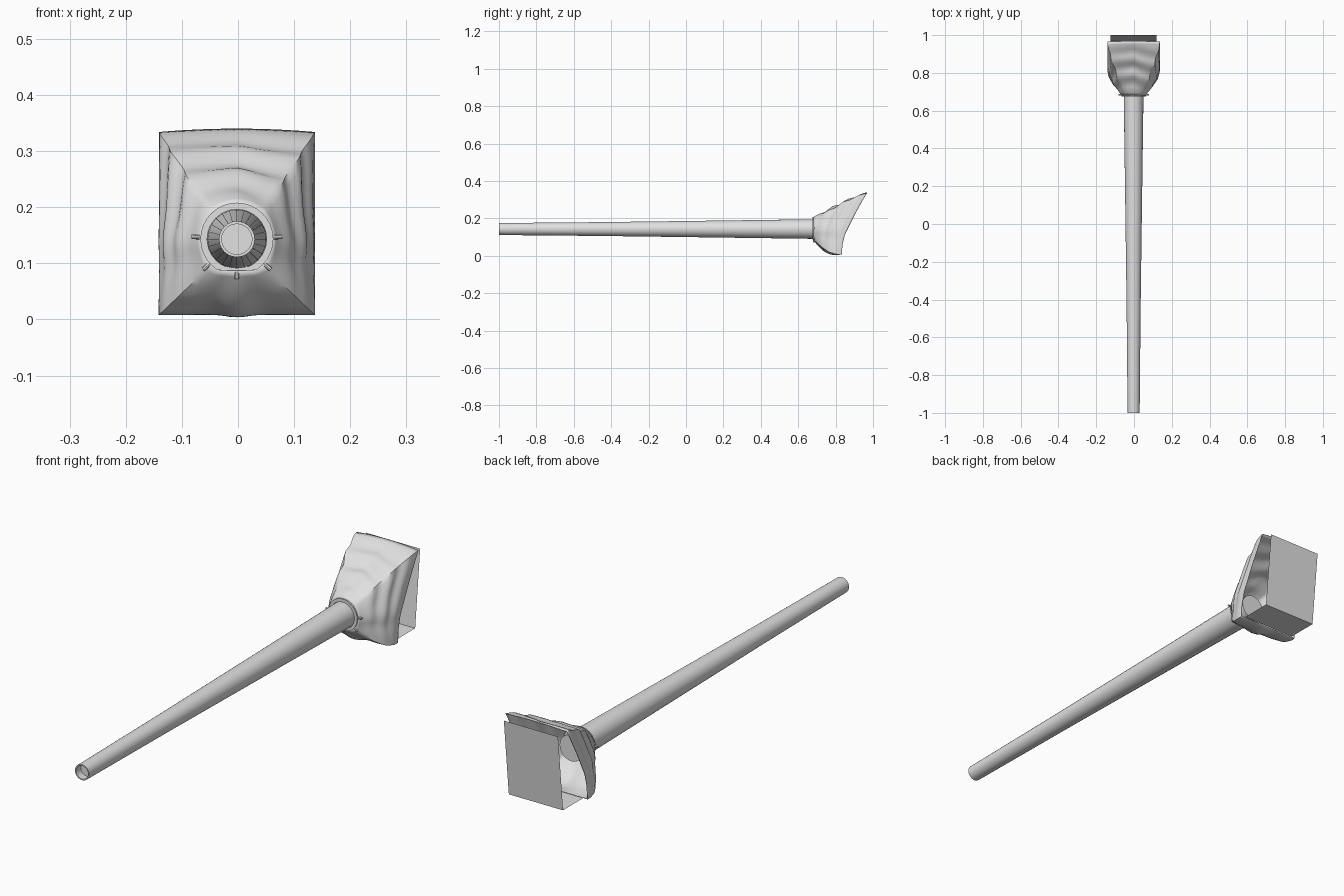
import bpy, bmesh, math
from mathutils import Vector, Matrix

if "Cube" in bpy.data.objects:
    bpy.data.objects.remove(bpy.data.objects["Cube"])

CX, CZ = -0.002, 0.143          # barrel axis
grey = bpy.data.materials.new("light_grey")
grey.diffuse_color = (0.75, 0.75, 0.75, 1)
grey.use_nodes = True
grey.node_tree.nodes["Principled BSDF"].inputs["Base Color"].default_value = grey.diffuse_color


def make(name, bm, angle=40, smooth=True, fix=True):
    if fix:
        bmesh.ops.recalc_face_normals(bm, faces=bm.faces)
    mesh = bpy.data.meshes.new(name)
    bm.to_mesh(mesh)
    bm.free()
    ob = bpy.data.objects.new(name, mesh)
    bpy.context.collection.objects.link(ob)
    mesh.materials.append(grey)
    if smooth:
        bpy.ops.object.select_all(action='DESELECT')
        ob.select_set(True)
        bpy.context.view_layer.objects.active = ob
        bpy.ops.object.shade_smooth_by_angle(angle=math.radians(angle))
    return ob


def loft(bm, rings, close=False):
    """Bridge closed rings of points; close joins the last ring to the first."""
    rows = [[bm.verts.new(p) for p in r] for r in rings]
    pairs = list(zip(rows, rows[1:])) + ([(rows[-1], rows[0])] if close else [])
    for a, b in pairs:
        n = len(a)
        for i in range(n):
            bm.faces.new((a[i], a[(i + 1) % n], b[(i + 1) % n], b[i]))
    return rows


def circle(r, y, n, flat=None):
    pts = []
    for i in range(n):
        a = 2 * math.pi * i / n
        z = CZ + r * math.sin(a)
        if flat is not None:
            z = max(z, flat)
        pts.append(Vector((CX + r * math.cos(a), y, z)))
    return pts


# Tapered barrel with a recessed bore
bm = bmesh.new()
profile = [(0.027, -0.97), (0.027, -1.0), (0.032, -1.0), (0.037, -0.45),
           (0.044, 0.08), (0.052, 0.66), (0.053, 0.74)]
rows = loft(bm, [circle(r, y, 24) for r, y in profile])
bm.faces.new(rows[0])
bm.faces.new(rows[-1])
make("barrel", bm)

# Neck collar with a flattened underside
bm = bmesh.new()
loft(bm, [circle(0.053, 0.70, 32, 0.094), circle(0.053, 0.676, 32, 0.094),
          circle(0.065, 0.676, 32, 0.087), circle(0.065, 0.70, 32, 0.087)], close=True)
make("neck_collar", bm, 35)

# Small clamp pins around the collar
bm = bmesh.new()
for deg in (3, 177, 222, 270, 318):
    a = math.radians(deg)
    d = Vector((math.cos(a), 0, math.sin(a)))
    r = 0.06 if deg == 270 else 0.07
    rot = d.to_track_quat('Z', 'Y').to_matrix().to_4x4()
    pos = Matrix.Translation(Vector((CX, 0.684, CZ)) + d * r)
    bmesh.ops.create_cone(bm, cap_ends=True, segments=8, radius1=0.004,
                          radius2=0.004, depth=0.022, matrix=pos @ rot)
make("collar_pins", bm)


def rear_y(z):
    """Curved, sloping rear edge of the cover."""
    pts = [(0.0, 0.834), (0.06, 0.836), (0.115, 0.85), (0.22, 0.902), (0.34, 0.968)]
    for (z0, y0), (z1, y1) in zip(pts, pts[1:]):
        if z <= z1:
            return y0 + (y1 - y0) * (z - z0) / (z1 - z0)
    return pts[-1][1]


# Wrinkled cloth cover: round neck flaring to a rectangular rear edge
N, STEPS = 64, 20
rings = []
for k in range(STEPS + 1):
    t = k / STEPS
    ring = []
    for i in range(N):
        a = 2 * math.pi * i / N
        c, s = math.cos(a), math.sin(a)
        m = max(abs(c), abs(s))
        u, v = c / m, s / m
        end_x = CX + 0.139 * u
        end_z = CZ + v * (0.197 - 0.006 * u * u if v > 0 else 0.135)
        y_end = rear_y(end_z)
        start = Vector((CX + 0.064 * c, 0.68, max(CZ + 0.064 * s, 0.086)))
        f = 1 - (1 - t) ** (1.75 - 0.65 * s)
        env = math.sin(math.pi * t)
        # cross folds on top and sides, long pleats underneath
        top = 0.5 + 0.5 * s
        fold = env * (0.007 * top * math.sin(21 * t + 2.2 * abs(c) + 1.2 * c)
                      + 0.004 * (1 - top) * math.cos(8 * a))
        x = start.x + (end_x - start.x) * f + c * fold
        z = start.z + (end_z - start.z) * f + s * fold
        if s < 0:
            z -= 0.006 * env * max(0, -s) ** 12
        y = start.y + (y_end - start.y) * t
        ring.append(Vector((x, y, max(z, 0.0))))
    rings.append(ring)
bm = bmesh.new()
loft(bm, rings)
cover = make("cloth_cover", bm, 40)
sol = cover.modifiers.new("cloth_thickness", 'SOLIDIFY')
sol.thickness = 0.003
sol.offset = -1

# Mount backing: tilted rear plate and the floor joining it to the cover
bm = bmesh.new()
W = 0.122
corners = [(0.838, 0.01), (0.968, 0.01), (1.0, 0.322)]
rows = [[bm.verts.new((sx * W + CX, y, z)) for sx in (-1, 1)] for y, z in corners]
for a, b in zip(rows, rows[1:]):
    bm.faces.new((a[0], b[0], b[1], a[1]))
make("mount_backing", bm, smooth=False)
